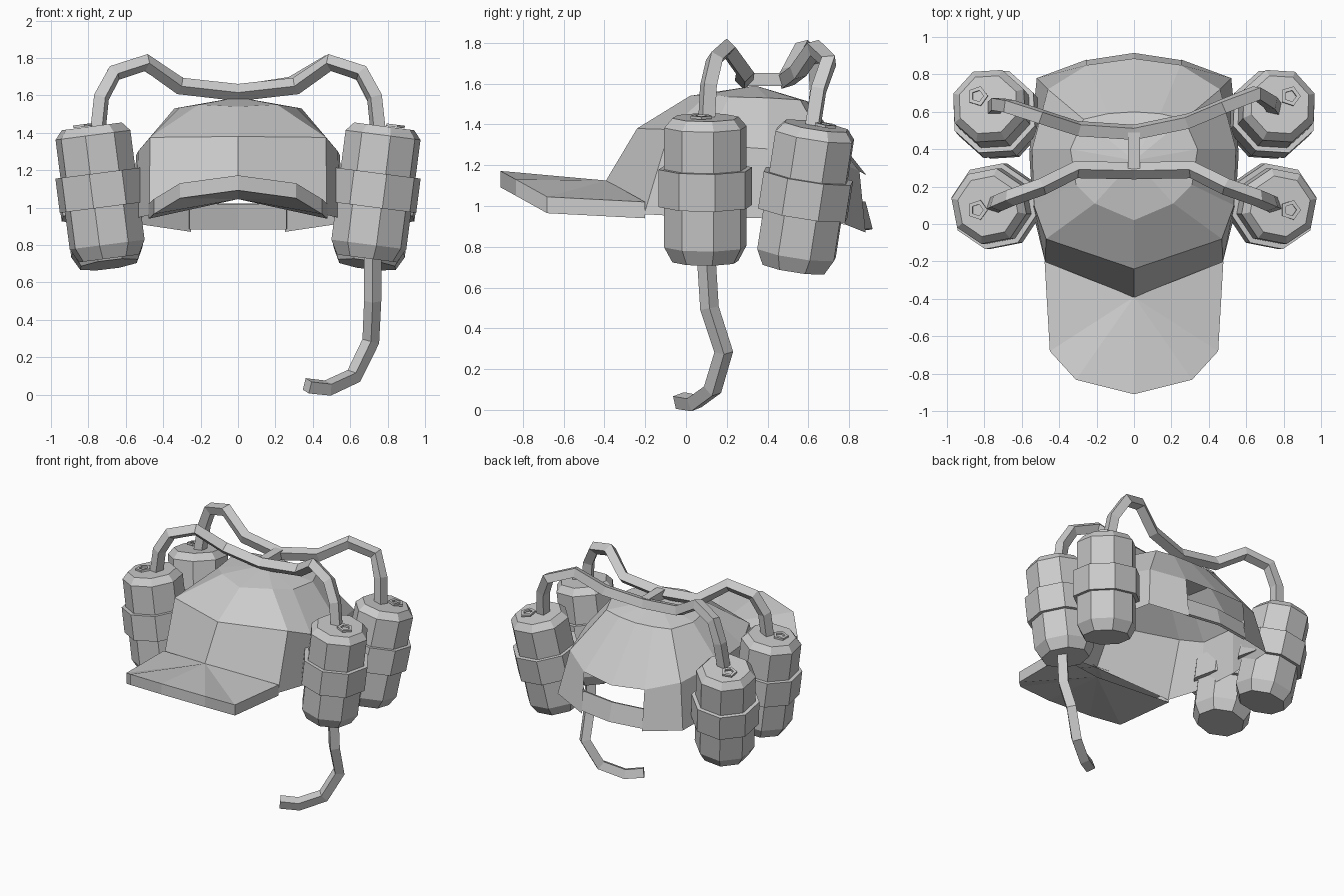
import bpy, bmesh, math
from mathutils import Vector

if "Cube" in bpy.data.objects:
    bpy.data.objects.remove(bpy.data.objects["Cube"])


def make_object(name, verts, faces, mirror=False, thick=0):
    bm = bmesh.new()
    vs = [bm.verts.new(v) for v in verts]
    for f in faces:
        bm.faces.new([vs[i] for i in f])
    bmesh.ops.recalc_face_normals(bm, faces=bm.faces)
    me = bpy.data.meshes.new(name)
    bm.to_mesh(me)
    bm.free()
    ob = bpy.data.objects.new(name, me)
    bpy.context.collection.objects.link(ob)
    if mirror:
        ob.modifiers.new("mirror", 'MIRROR').merge_threshold = 0.002
    if thick:
        m = ob.modifiers.new("thickness", 'SOLIDIFY')
        m.thickness, m.offset = thick, 0
    return ob


def lathe(name, profile, a, b, sides=8, turn=0.0, caps=True):
    """Revolve (radius, height) pairs around the line from a towards b."""
    axis = (b - a).normalized()
    u = (Vector((1, 0, 0)) - axis * axis.x).normalized()
    v = axis.cross(u)
    verts, faces = [], []
    for r, h in profile:
        for i in range(sides):
            t = turn + math.tau * i / sides
            verts.append(a + axis * h + (u * math.cos(t) + v * math.sin(t)) * r)
    n = len(profile)
    for j in range(n - 1 if caps else n):
        k = (j + 1) % n
        for i in range(sides):
            i2 = (i + 1) % sides
            faces.append((j * sides + i, j * sides + i2, k * sides + i2, k * sides + i))
    if caps:
        faces += [tuple(range(sides)), tuple(range((n - 1) * sides, n * sides))]
    return make_object(name, verts, faces)


def tube(name, pts, radius=0.046, tilt=0.0):
    cu = bpy.data.curves.new(name, 'CURVE')
    cu.dimensions = '3D'
    cu.bevel_depth, cu.bevel_resolution, cu.use_fill_caps = radius, 0, True
    sp = cu.splines.new('POLY')
    sp.points.add(len(pts) - 1)
    for p, co in zip(sp.points, pts):
        p.co = (*co, 1)
        p.tilt = tilt
    ob = bpy.data.objects.new(name, cu)
    bpy.context.collection.objects.link(ob)
    bpy.ops.object.select_all(action='DESELECT')
    ob.select_set(True)
    bpy.context.view_layer.objects.active = ob
    bpy.ops.object.convert(target='MESH')
    for p in bpy.context.object.data.polygons:
        p.use_smooth = False


# Cap dome: half rings from front centre to back centre, mirrored, open below
rings = [
    [(0, -.395, 1.12), (.475, -.205, .96), (.54, .06, .945), (.56, .38, .94),
     (.52, .78, .91), (.25, .88, .87), (0, .91, .87)],
    [(0, -.24, 1.38), (.47, -.08, 1.375), (.535, .1, 1.30), (.545, .4, 1.28),
     (.46, .72, 1.23), (.25, .85, 1.17), (0, .885, 1.15)],
    [(0, .02, 1.54), (.21, .11, 1.55), (.31, .21, 1.535), (.34, .4, 1.53),
     (.27, .56, 1.52), (.14, .59, 1.515), (0, .60, 1.51)],
]
verts = [p for r in rings for p in r] + [(0, .34, 1.59)]
faces = []
for j in range(2):
    for i in range(6):
        if (j, i) != (0, 5):            # opening above the rear strap
            faces.append((j * 7 + i, j * 7 + i + 1, j * 7 + i + 8, j * 7 + i + 7))
faces += [(14 + i, 15 + i, 21) for i in range(6)]
make_object("cap_dome", verts, faces, mirror=True)

# Brim: curved slab, open where it meets the dome
top = [(0, -.39, 1.125), (0, -.91, 1.172), (.31, -.833, 1.13), (.45, -.68, 1.045),
       (.478, -.2, 1.02)]
verts = top + [(x, y, z - .08) for x, y, z in top]
faces = [(0, 1, 2), (0, 2, 3), (0, 3, 4), (5, 7, 6), (5, 8, 7), (5, 9, 8)]
faces += [(i, i + 1, i + 6, i + 5) for i in range(1, 4)]
make_object("brim", verts, faces, mirror=True)

# Rear adjusting strap
make_object("rear_strap",
            [(0, .905, .885), (.26, .865, .885), (0, .87, 1.02), (.26, .835, 1.02)],
            [(0, 1, 3, 2)], mirror=True, thick=.02)

# Cans with holder bands and pull tabs
can = [(.165, 0), (.206, .075), (.206, .665), (.165, .712)]
band = [(.2, .275), (.234, .275), (.234, .46), (.2, .46)]
tab = [(.055, .708), (.055, .722), (.032, .722), (.032, .708)]
for side, s in (("right", 1), ("left", -1)):
    for place, y0, y1, z0, turn in (("front", .095, .095, .728, .2),
                                    ("rear", .53, .64, .695, .35)):
        a = Vector((s * .69, y0, z0))
        b = Vector((s * .782, y1, z0 + .71))
        lathe(f"{place}_{side}_can", can, a, b, turn=s * turn)
        lathe(f"{place}_{side}_holder", band, a, b, turn=s * turn, caps=False)
        shift = Vector((s * .055, -.02 if place == "front" else .045, 0))
        lathe(f"{place}_{side}_tab", tab, a + shift, b + shift, sides=5, caps=False)

# Tubes over the cap
front = [(.75, .10, 1.40), (.73, .11, 1.59), (.66, .14, 1.72), (.49, .20, 1.775),
         (.31, .29, 1.65)]
tube("front_tube", front + [(0, .285, 1.615)] + [(-x, y, z) for x, y, z in reversed(front)])
tube("rear_tube", [(.75, .62, 1.38), (.73, .65, 1.57), (.655, .70, 1.71), (.48, .63, 1.775),
                   (.29, .55, 1.66), (0, .49, 1.615), (-.30, .51, 1.65), (-.50, .575, 1.775),
                   (-.67, .63, 1.72), (-.73, .64, 1.57), (-.75, .62, 1.38)])
tube("joining_tube", [(0, .285, 1.62), (0, .49, 1.62)], tilt=math.pi / 4)

# Drinking tube
tube("drinking_tube", [(.72, .10, .74), (.72, .115, .50), (.71, .185, .285), (.62, .13, .10),
                       (.48, .04, .035), (.37, -.03, .047)])
